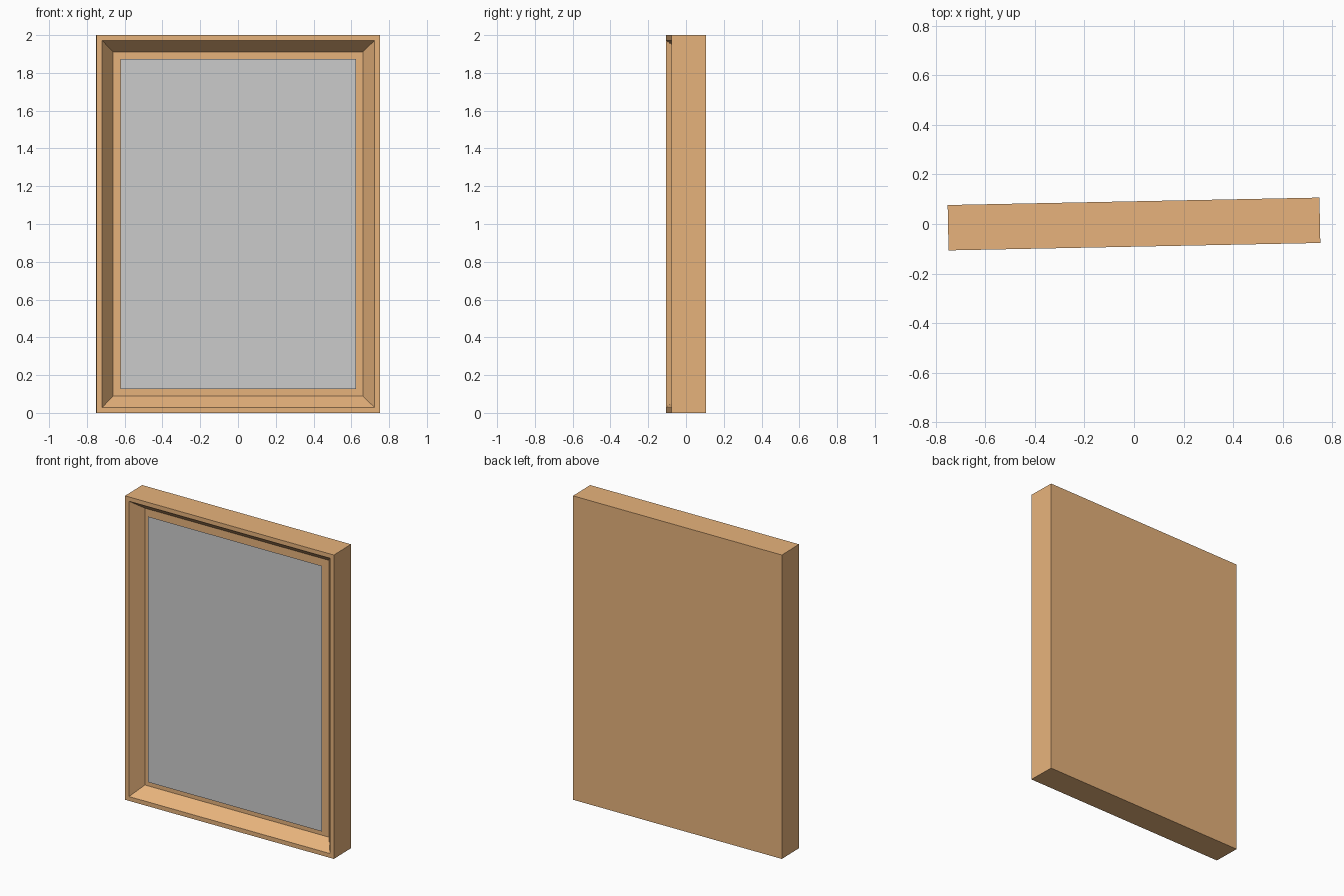
import bpy, bmesh
from mathutils import Matrix

if "Cube" in bpy.data.objects:
    bpy.data.objects.remove(bpy.data.objects["Cube"])

W, D, H = 1.5, 0.183, 2.0      # outer size
RIM, SLOPE = 0.04, 0.086       # flat rim and sloped inner border
FLOOR, PANEL = 0.08, 0.058     # depth of recess floor and of panel
TURN = Matrix.Rotation(0.02, 4, 'Z')  # slight turn about the vertical


def add_object(name, bm, color=None):
    bm.transform(TURN)
    mesh = bpy.data.meshes.new(name)
    bm.to_mesh(mesh)
    bm.free()
    obj = bpy.data.objects.new(name, mesh)
    bpy.context.collection.objects.link(obj)
    if color:
        mat = bpy.data.materials.new(name + "_wood")
        mat.diffuse_color = color
        mat.use_nodes = True
        mat.node_tree.nodes["Principled BSDF"].inputs["Base Color"].default_value = mat.diffuse_color
        mesh.materials.append(mat)
    return obj


# Wooden frame: box with a flat rim and a sloped recess in the front
bm = bmesh.new()
bmesh.ops.create_cube(bm, size=1, matrix=Matrix.Translation((0, 0, H / 2)) @ Matrix.Diagonal((W, D, H, 1)))
bm.normal_update()
front = min(bm.faces, key=lambda f: f.calc_center_median().y)
bmesh.ops.inset_region(bm, faces=[front], thickness=RIM)
bmesh.ops.inset_region(bm, faces=[front], thickness=SLOPE)
bmesh.ops.translate(bm, verts=front.verts, vec=(0, FLOOR, 0))
add_object("frame", bm, (0.8, 0.45, 0.2, 1))

# Flat grey panel floating just in front of the recess floor
border = 2 * (RIM + SLOPE)
bm = bmesh.new()
bmesh.ops.create_grid(bm, x_segments=1, y_segments=1, size=0.5,
                      matrix=Matrix.Translation((0, PANEL - D / 2, H / 2))
                      @ Matrix.Rotation(1.5707963, 4, 'X')
                      @ Matrix.Diagonal((W - border, H - border, 1, 1)))
add_object("panel", bm)
